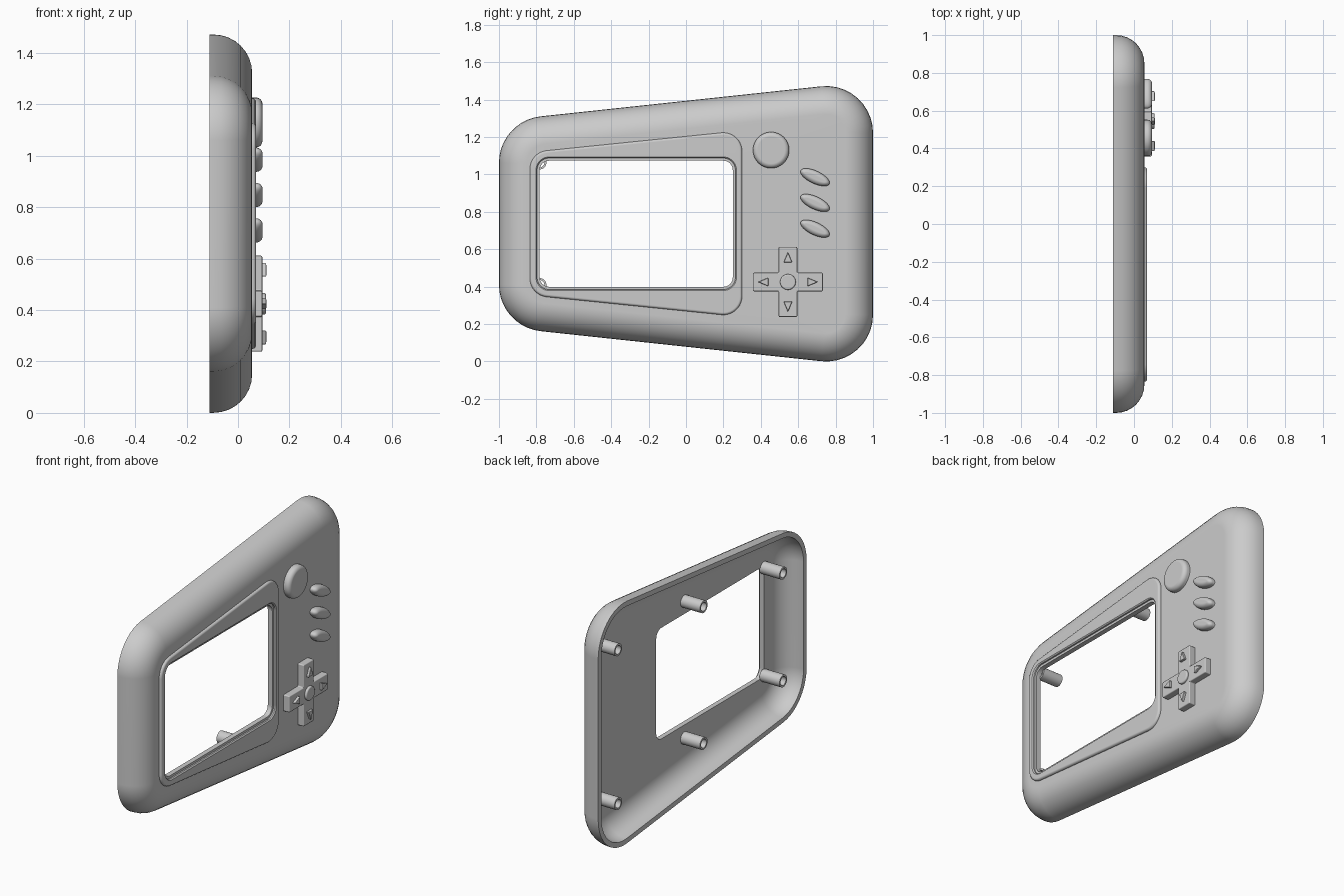
import bpy, bmesh
from math import sin, cos, pi, atan, hypot, radians

if "Cube" in bpy.data.objects:
    bpy.data.objects.remove(bpy.data.objects["Cube"])

MID = 0.7363      # height of the symmetry line
BACK, FACE, FLOOR = -0.11, 0.055, 0.025


def finish(name, bm, bevel=0):
    bmesh.ops.recalc_face_normals(bm, faces=bm.faces)
    mesh = bpy.data.meshes.new(name)
    bm.to_mesh(mesh)
    bm.free()
    obj = bpy.data.objects.new(name, mesh)
    bpy.context.collection.objects.link(obj)
    bpy.ops.object.select_all(action='DESELECT')
    obj.select_set(True)
    bpy.context.view_layer.objects.active = obj
    bpy.ops.object.shade_smooth_by_angle(angle=radians(35))
    if bevel:
        mod = obj.modifiers.new("soft_edges", 'BEVEL')
        mod.width, mod.segments = bevel, 2
        mod.harden_normals = True
    else:
        obj.modifiers.new("clean_shading", 'WEIGHTED_NORMAL').keep_sharp = True
    return obj


def loft(name, rings, closed=False):
    """Skin (x, outline) sections; closed joins last to first, otherwise caps."""
    bm = bmesh.new()
    loops = [[bm.verts.new((x, y, z)) for y, z in pts] for x, pts in rings]
    pairs = list(zip(loops, loops[1:]))
    if closed:
        pairs.append((loops[-1], loops[0]))
    else:
        bm.faces.new(loops[0])
        bm.faces.new(loops[-1])
    for a, b in pairs:
        n = len(a)
        for i in range(n):
            j = (i + 1) % n
            bm.faces.new((a[i], a[j], b[j], b[i]))
    return finish(name, bm)


def trapezoid(y0, y1, h0, h1, radius, inset=0, steps=10):
    """Rounded outline, half heights h0 and h1 at its two ends."""
    m = (h1 - h0) / (y1 - y0)
    tilt, r = atan(m), radius - inset
    upper = []
    for yc, a0, a1 in ((y1 - radius, 0, pi / 2 + tilt),
                       (y0 + radius, pi / 2 + tilt, pi)):
        zc = h0 + m * (yc - y0) - radius * hypot(1, m)
        for i in range(steps + 1):
            a = a0 + (a1 - a0) * i / steps
            upper.append((yc + r * cos(a), zc + r * sin(a)))
    lower = [(y, -z) for y, z in reversed(upper)]
    return [(y, MID + z) for y, z in upper + lower]


def ellipse(yc, zc, a, b, turn=0, n=32):
    pts = []
    for i in range(n):
        t = 2 * pi * i / n
        u, v = a * cos(t), b * sin(t)
        pts.append((yc + u * cos(turn) - v * sin(turn),
                    zc + u * sin(turn) + v * cos(turn)))
    return pts


def quarter(radius, steps=8):
    """(rise, inset) pairs of a quarter-round edge."""
    arc = [pi / 2 * i / steps for i in range(steps + 1)]
    return [(radius * sin(t), radius * (1 - cos(t))) for t in arc]


def button(name, yc, zc, a, b, top, edge, turn=0):
    rings = [(FACE - 0.01, ellipse(yc, zc, a, b, turn))]
    rings += [(top - edge + up, ellipse(yc, zc, a - d, b - d, turn))
              for up, d in quarter(edge, 6)]
    return loft(name, rings)


def prism(name, pts, x0, x1, bevel):
    bm = bmesh.new()
    face = bm.faces.new([bm.verts.new((x0, y, z)) for y, z in pts])
    out = bmesh.ops.extrude_face_region(bm, geom=[face])
    verts = [v for v in out["geom"] if isinstance(v, bmesh.types.BMVert)]
    bmesh.ops.translate(bm, verts=verts, vec=(x1 - x0, 0, 0))
    return finish(name, bm, bevel)


# Hollow front shell with the screen opening
def body(inset):
    return trapezoid(-1, 1, 0.5505, 0.7645, 0.25, inset)


def window(grow):
    return trapezoid(-0.782 - grow, 0.25 + grow, 0.337 + grow, 0.337 + grow,
                     0.05 + grow)


ROUND, WALL = 0.15, 0.03
spring = FACE - ROUND
shell = [(BACK, body(0))]
shell += [(spring + up, body(d)) for up, d in quarter(ROUND)]
shell += [(FACE, window(0)), (FLOOR, window(0))]
shell += [(spring + up, body(WALL + d)) for up, d in reversed(quarter(ROUND - WALL))]
shell += [(BACK, body(WALL))]
loft("front_shell", shell, closed=True)


# Raised screen surround
def surround(inset):
    return trapezoid(-0.835, 0.3, 0.382, 0.498, 0.1, inset)


TOP = 0.07
bezel = [(FACE - 0.005, surround(0))]
bezel += [(TOP - 0.013 + up, surround(d)) for up, d in quarter(0.013, 4)]
bezel += [(TOP, window(0.02)), (TOP - 0.006, window(0.014)),
          (FACE - 0.005, window(0.014))]
loft("screen_bezel", bezel, closed=True)

# Round button and three slanted oval buttons
button("round_button", 0.455, 1.13, 0.097, 0.097, 0.095, 0.025)
for i, z in enumerate((0.985, 0.848, 0.71)):
    button(f"oval_button_{i + 1}", 0.69, z, 0.085, 0.034, 0.095, 0.025, radians(-25))

# Direction pad with raised arrows and a centre button
PY, PZ, ARM, HALF, PAD = 0.545, 0.425, 0.187, 0.05, 0.095


def spin(pts, k):
    for _ in range(k):
        pts = [(-v, u) for u, v in pts]
    return [(PY + u, PZ + v) for u, v in pts]


arm = [(ARM, -HALF), (ARM, HALF), (HALF, HALF)]
cross = [p for k in range(4) for p in spin(arm, k)]
prism("direction_pad", cross, FACE - 0.01, PAD, 0.006)
button("pad_centre", PY, PZ, 0.042, 0.042, 0.109, 0.008)
for k, side in enumerate(("right", "up", "left", "down")):
    tri = [(0.105, -0.023), (0.16, 0), (0.105, 0.023)]
    prism(f"arrow_{side}", spin(tri, k), PAD - 0.01, 0.11, 0.004)

# Hollow screw posts inside the shell
for label, y, z in (("narrow", -0.783, 0.327), ("middle", -0.02, 0.415),
                    ("wide", 0.8, 0.467)):
    for end, s in (("upper", 1), ("lower", -1)):
        outer, bore = (ellipse(y, MID + s * z, r, r, n=20) for r in (0.037, 0.026))
        base, tip = FLOOR + 0.005, BACK + 0.005
        loft(f"screw_post_{label}_{end}",
             [(base, outer), (tip, outer), (tip, bore), (base, bore)], closed=True)
